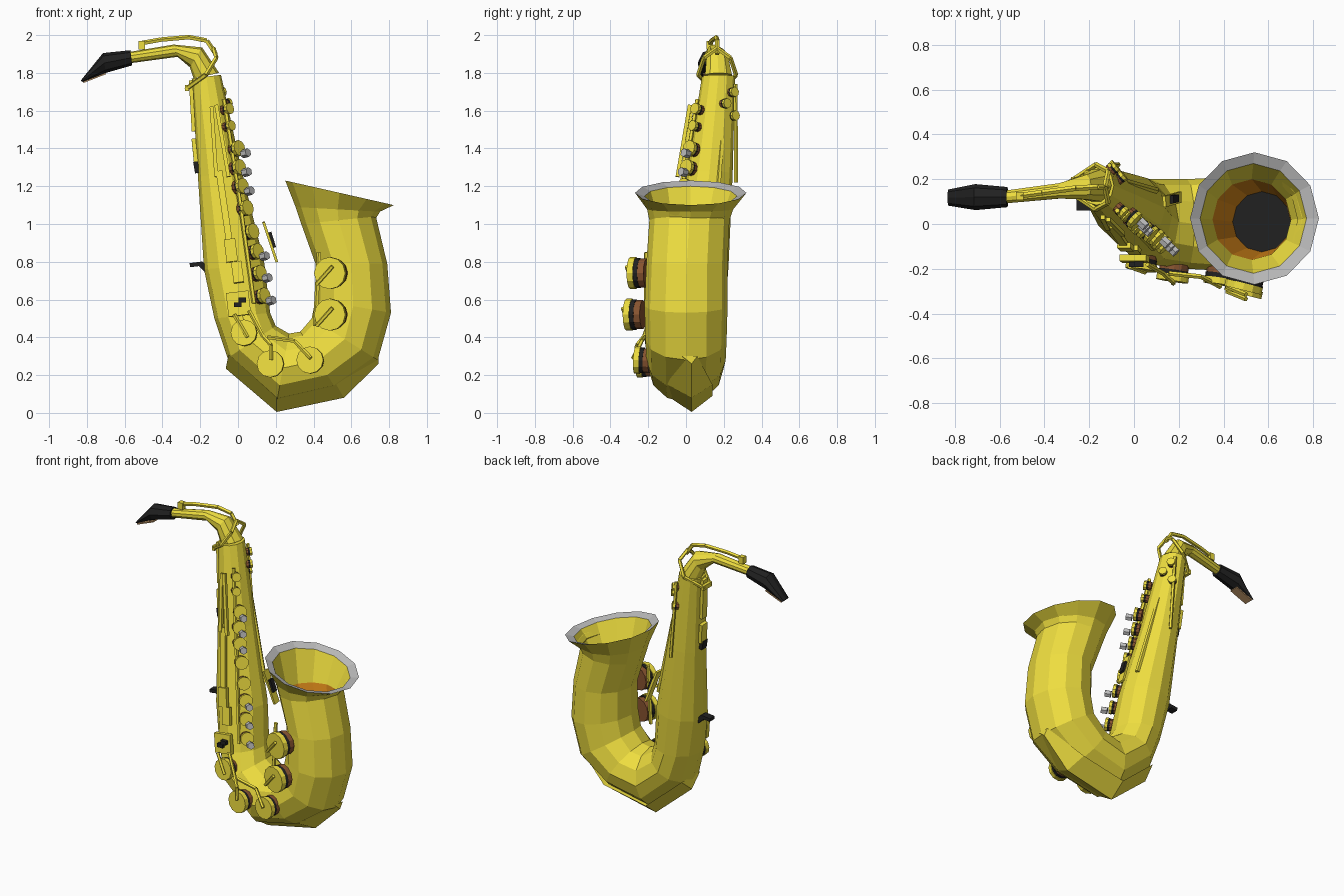
import bpy, bmesh, math
from mathutils import Vector, Matrix


def material(name, r, g, b):
    m = bpy.data.materials.new(name)
    m.diffuse_color = (r, g, b, 1)
    return m


GOLD = material("gold", 0.86, 0.73, 0.05)
BLACK = material("black", 0.015, 0.015, 0.015)
ORANGE = material("inner_orange", 0.68, 0.24, 0.01)
SILVER = material("silver", 0.5, 0.5, 0.5)
BROWN = material("brown", 0.25, 0.09, 0.03)
TAN = material("reed_tan", 0.55, 0.33, 0.15)


def finish(name, bm, mats):
    bmesh.ops.recalc_face_normals(bm, faces=bm.faces)
    me = bpy.data.meshes.new(name)
    bm.to_mesh(me)
    bm.free()
    for m in mats:
        me.materials.append(m)
    ob = bpy.data.objects.new(name, me)
    bpy.context.collection.objects.link(ob)
    return ob


# Loft through sections given as (outer x, outer z, inner x, inner z, centre y, half width y)
def loft(name, sections, sides, mats, band_mat=None):
    bm = bmesh.new()
    rings = []
    for xo, zo, xi, zi, y, ry in sections:
        c = Vector(((xo + xi) / 2, y, (zo + zi) / 2))
        u = Vector((xo - xi, 0, zo - zi)) / 2
        ring = []
        for k in range(sides):
            a = 2 * math.pi * k / sides
            ring.append(bm.verts.new(c + u * math.cos(a) + Vector((0, ry * math.sin(a), 0))))
        rings.append(ring)
    for i, (a, b) in enumerate(zip(rings, rings[1:])):
        for k in range(sides):
            j = (k + 1) % sides
            f = bm.faces.new((a[k], a[j], b[j], b[k]))
            f.material_index = (band_mat or {}).get(i, 0)
    bm.faces.new(rings[0])
    bm.faces.new(rings[-1]).material_index = (band_mat or {}).get("end", 0)
    return finish(name, bm, mats)


def add_cyl(bm, p, q, r, sides, mat=0, r2=None):
    p, q = Vector(p), Vector(q)
    d = q - p
    rot = d.to_track_quat('Z', 'Y').to_matrix().to_4x4()
    res = bmesh.ops.create_cone(bm, cap_ends=True, segments=sides, radius1=r,
                                radius2=r if r2 is None else r2, depth=d.length,
                                matrix=Matrix.Translation((p + q) / 2) @ rot)
    for f in {f for v in res["verts"] for f in v.link_faces}:
        f.material_index = mat


def rod(name, pts, r=0.011, mat=GOLD):
    bm = bmesh.new()
    for p, q in zip(pts, pts[1:]):
        add_cyl(bm, p, q, r, 5)
    return finish(name, bm, [mat])


# Flat bar from p to q: w wide, t thick, thickness facing n
def bar(name, p, q, w, t, n, mat=GOLD):
    p, q = Vector(p), Vector(q)
    z = (q - p).normalized()
    x = z.cross(Vector(n)).normalized()
    y = z.cross(x)
    m = Matrix((x * w, y * t, z * (q - p).length)).transposed().to_4x4()
    bm = bmesh.new()
    bmesh.ops.create_cube(bm, size=1, matrix=Matrix.Translation((p + q) / 2) @ m)
    return finish(name, bm, [mat])


# Key cup: pad at the base, dark gap, gold lid; c is the lid's outer face
def cup(name, c, n, r, depth, sides=12):
    c, n = Vector(c), Vector(n).normalized()
    bm = bmesh.new()
    add_cyl(bm, c - n * depth, c - n * depth * 0.62, r * 0.9, sides, 2)
    add_cyl(bm, c - n * depth * 0.62, c - n * depth * 0.36, r * 0.94, sides, 1)
    add_cyl(bm, c - n * depth * 0.36, c, r, sides, 0)
    return finish(name, bm, [GOLD, BLACK, BROWN])


# Body, bow and bell with a rolled lip and hollow inside
loft("body_and_bell", [
    (-.245, 1.77, -.09, 1.79, .172, .088),
    (-.212, 1.25, .02, 1.28, .125, .122),
    (-.18, .76, .14, .79, .07, .155),
    (-.125, .50, .17, .53, .035, .17),
    (-.055, .29, .2, .46, .01, .19),
    (.205, .055, .27, .42, 0, .20),
    (.52, .125, .33, .43, 0, .21),
    (.74, .28, .39, .50, 0, .215),
    (.81, .53, .41, .60, 0, .22),
    (.79, .79, .41, .79, .005, .215),
    (.73, 1.04, .335, 1.0, .018, .212),
    (.75, 1.065, .305, 1.09, .022, .228),
    (.825, 1.10, .25, 1.23, .025, .295),
    (.77, 1.095, .295, 1.20, .025, .245),
    (.70, .98, .35, .98, .02, .18),
    (.70, .76, .44, .76, .01, .135),
], 12, [GOLD, SILVER, ORANGE, BLACK], {12: 1, 14: 2, "end": 3})

# Neck and mouthpiece
loft("neck", [
    (-.58, 1.85, -.58, 1.91, .12, .03),
    (-.32, 1.885, -.34, 1.95, .148, .036),
    (-.255, 1.83, -.19, 1.935, .165, .058),
    (-.235, 1.77, -.10, 1.80, .172, .075),
], 10, [GOLD])
loft("mouthpiece", [
    (-.56, 1.84, -.57, 1.92, .12, .045),
    (-.70, 1.80, -.715, 1.905, .12, .058),
    (-.825, 1.752, -.832, 1.76, .118, .036),
], 8, [BLACK])
bar("reed", (-.70, .12, 1.797), (-.82, .12, 1.75), .06, .008, (0, 0, 1), TAN)

# Wedge-shaped guard along the bottom of the bow
bm = bmesh.new()
rows = []
for x, z, ox, oz, w in [(-.05, .31, -.065, .235, .10), (.205, .09, .205, .005, .12),
                        (.52, .15, .56, .08, .12), (.745, .30, .745, .26, .04)]:
    rows.append([bm.verts.new(v) for v in ((x, .02 - w, z), (ox, .03, oz), (x, .02 + w, z))])
for a, b in zip(rows, rows[1:]):
    for k in range(3):
        bm.faces.new((a[k], a[(k + 1) % 3], b[(k + 1) % 3], b[k]))
bm.faces.new(rows[0])
bm.faces.new(rows[-1])
finish("bow_guard", bm, [GOLD])

# Octave key over the neck, splitting into a loop around it
rod("octave_key", [(-.52, .125, 1.955), (-.41, .14, 1.975), (-.26, .16, 1.988),
                   (-.165, .165, 1.97), (-.12, .165, 1.90)], .013)
bar("octave_pad", (-.51, .125, 1.925), (-.51, .125, 1.97), .035, .035, (1, 0, 0))
for side, s in (("front", -1), ("back", 1)):
    rod("octave_loop_" + side, [(-.13, .165, 1.93), (-.115, .165 + s * .07, 1.88),
                                (-.17, .165 + s * .10, 1.79), (-.275, .165 + s * .03, 1.715)], .012)
bar("octave_loop_end", (-.27, .12, 1.72), (-.27, .21, 1.72), .03, .02, (1, 0, 0))

# Main key stack with finger pearls
KEY_DIR = Vector((.72, -.66, .2)).normalized()
STACK = [(-.05, 1.61, .03), (-.04, 1.52, .028), (0, 1.40, .043), (.005, 1.30, .043),
         (.02, 1.20, .043), (.045, 1.085, .043), (.075, .96, .043), (.10, .855, .043),
         (.115, .74, .043), (.135, .62, .043)]
for i, (x, z, r) in enumerate(STACK):
    y = .053 - (1.61 - z) * .15
    c = Vector((x, y, z)) + KEY_DIR * .012
    cup(f"stack_key_{i}", c, KEY_DIR, r, .05, 10)
    if i in (2, 3, 4, 7, 8, 9):
        p = c + Vector((.032, -.014, -.028))
        bm = bmesh.new()
        add_cyl(bm, p - KEY_DIR * .02, p + KEY_DIR * .018, .023, 6)
        finish(f"finger_pearl_{i}", bm, [SILVER])
rod("stack_rod", [(-.075, .06, 1.66), (.01, -.03, 1.12), (.085, -.11, .58)], .012)

# Large cups on bow and bell, with arms and rail
for i, (x, y, z, r, n) in enumerate([
        (.03, -.205, .425, .07, (-.15, -1, .1)), (.17, -.255, .26, .072, (-.15, -1, .05)),
        (.38, -.27, .28, .072, (-.15, -1, .05)), (.485, -.315, .52, .085, (-.25, -1, 0)),
        (.485, -.295, .74, .085, (-.25, -1, 0))]):
    cup(f"low_cup_{i}", (x, y, z), n, r, .09 if i > 2 else .08)
for i, (z, y) in enumerate([(.74, -.29), (.52, -.31)]):
    rod(f"bell_cup_arm_{i}", [(.415, y + .01, z - .06), (.5, y - .025, z + .035)])
rod("bell_rail", [(.41, -.21, .46), (.43, -.21, .85)], .013)
rod("bow_arm_a", [(-.02, -.19, .52), (.05, -.215, .40)])
rod("bow_arm_b", [(.06, -.18, .54), (.13, -.22, .41), (.175, -.26, .36), (.175, -.265, .28)])
rod("bow_arm_c", [(.155, -.22, .40), (.30, -.235, .38), (.385, -.28, .29)])

# Side rods and finger plates on the front of the body
FRONT = (0, -1, 0)
bar("front_rod_a", (-.14, .03, 1.62), (-.115, -.02, 1.25), .02, .02, FRONT)
bar("front_rod_b", (-.115, .02, 1.63), (-.05, -.045, 1.25), .02, .02, FRONT)
bar("front_rod_c", (-.10, -.01, 1.28), (-.045, -.09, .90), .035, .02, FRONT)
bar("finger_plate_a", (-.045, -.095, .92), (-.03, -.11, .80), .06, .025, FRONT)
bar("finger_plate_b", (-.01, -.105, .80), (.005, -.125, .69), .055, .025, FRONT)
bar("finger_plate_c", (-.005, -.15, .64), (.01, -.16, .515), .12, .03, FRONT)
for s in (-1, 1):
    bar(f"roller_{s + 1}", (.01 + s * .012 - .02, -.18, .585 + s * .013),
        (.01 + s * .012 + .02, -.18, .585 + s * .013), .025, .025, FRONT, BLACK)

# Plates and rods facing the bell
bar("side_plate", (.135, .10, 1.01), (.205, .12, .80), .05, .014, (1, 0, .3))
bar("side_plate_pad", (.165, .11, .955), (.19, .115, .875), .035, .024, (1, 0, .3), BLACK)
rod("side_rod", [(-.04, .19, 1.45), (.10, .15, .90)], .014)
for i, (y, z) in enumerate([(.22, 1.64), (.26, 1.70), (.265, 1.575)]):
    cup(f"high_key_{i}", (-.045 - (y - .22) * .8, y, z), (.7, .6, .1), .027, .04, 8)
rod("high_key_rod", [(-.11, .262, 1.74), (-.07, .265, 1.22)], .011)

# Thumb-side plates, rest and hook
bar("thumb_strip", (-.25, .16, 1.76), (-.235, .15, 1.49), .05, .02, (1, 0, 0))
bar("thumb_plate", (-.235, .15, 1.45), (-.222, .14, 1.32), .06, .022, (1, 0, 0))
bar("thumb_rest", (-.225, .13, 1.33), (-.215, .13, 1.27), .05, .025, (1, 0, 0), BLACK)
bar("thumb_hook_stem", (-.16, .085, .75), (-.20, .085, .79), .05, .03, (0, 0, 1), BLACK)
bar("thumb_hook_tip", (-.19, .085, .79), (-.255, .085, .782), .05, .022, (0, 0, 1), BLACK)
